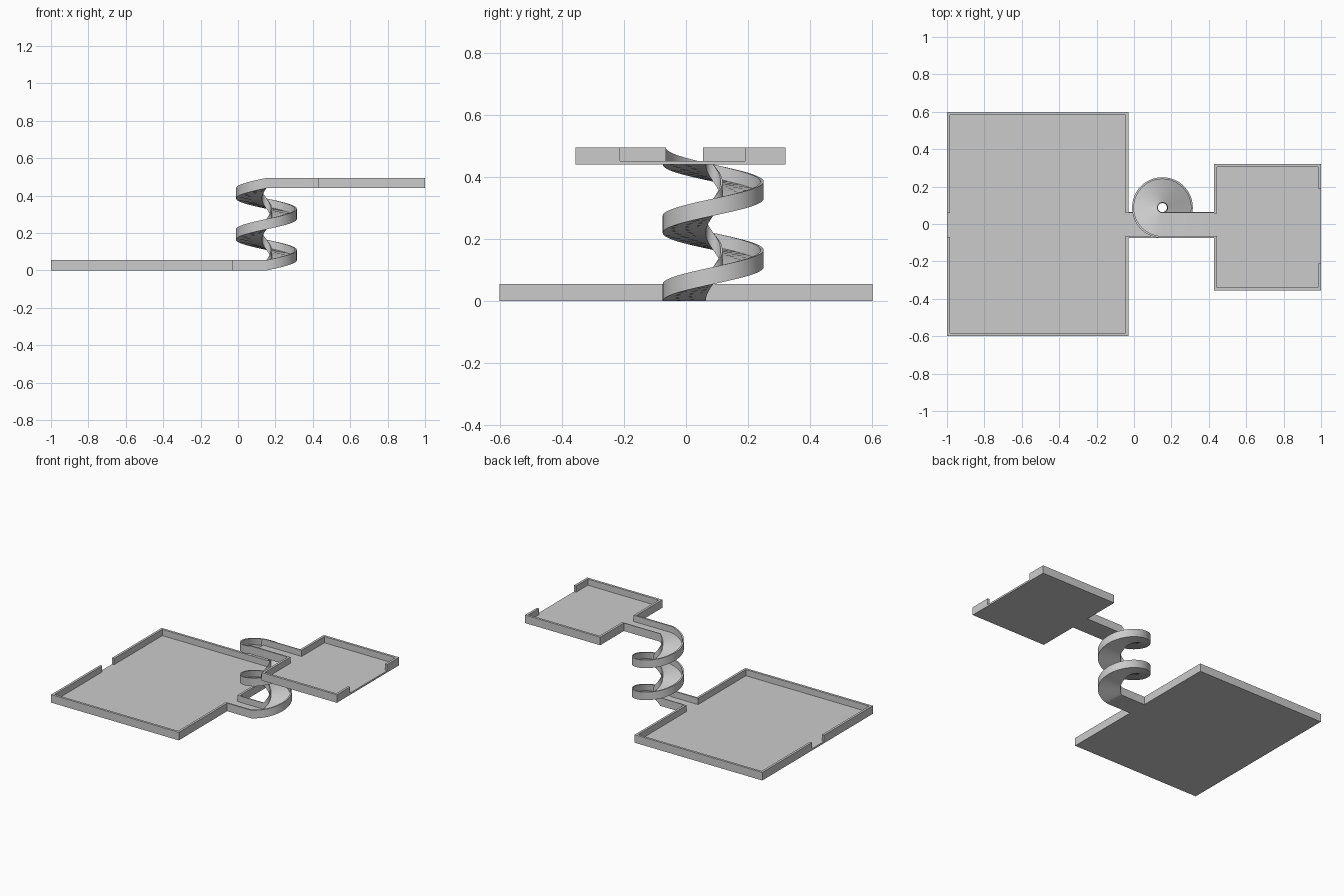
import bpy, bmesh, math

if "Cube" in bpy.data.objects:
    bpy.data.objects.remove(bpy.data.objects["Cube"])

H = 0.055        # wall height including floor
FLOOR = 0.012    # floor thickness
WALL = 0.016     # tray wall thickness


def add_box(bm, x0, x1, y0, y1, z0, z1):
    v = bmesh.ops.create_cube(bm, size=1)["verts"]
    bmesh.ops.scale(bm, vec=(x1 - x0, y1 - y0, z1 - z0), verts=v)
    bmesh.ops.translate(bm, vec=((x0 + x1) / 2, (y0 + y1) / 2, (z0 + z1) / 2), verts=v)


def finish(bm, name):
    bmesh.ops.recalc_face_normals(bm, faces=bm.faces)
    me = bpy.data.meshes.new(name)
    bm.to_mesh(me)
    bm.free()
    ob = bpy.data.objects.new(name, me)
    bpy.context.collection.objects.link(ob)
    return ob


def tray(name, x0, x1, y0, y1, z, left_gap, right_gap):
    """Floor with a rim; the left and right rims each have a doorway."""
    bm = bmesh.new()
    add_box(bm, x0, x1, y0, y1, z, z + FLOOR)
    lo, hi = z + FLOOR, z + H
    add_box(bm, x0, x1, y0, y0 + WALL, lo, hi)
    add_box(bm, x0, x1, y1 - WALL, y1, lo, hi)
    for xa, xb, gap in ((x0, x0 + WALL, left_gap), (x1 - WALL, x1, right_gap)):
        add_box(bm, xa, xb, y0 + WALL, gap[0], lo, hi)
        add_box(bm, xa, xb, gap[1], y1 - WALL, lo, hi)
    return finish(bm, name)


# Two rimmed platforms
TOP = 0.44
tray("lower_platform", -1.0, -0.03, -0.6, 0.6, 0, (-0.07, 0.06), (-0.065, 0.06))
tray("upper_platform", 0.428, 1.0, -0.355, 0.32, TOP, (-0.065, 0.055), (-0.212, 0.19))

# Channel cross-section: (radius from spiral axis, height)
R0, R1, T = 0.024, 0.1625, 0.01
section = [(R0, 0), (R1, 0), (R1, H), (R1 - T, H), (R1 - T, FLOOR),
           (R0 + T * 0.6, FLOOR), (R0 + T * 0.6, H), (R0, H)]
CX, CY, TURNS, SEG = 0.152, 0.0875, 2, 48

# Straight lower channel, two-turn spiral ramp, straight upper channel
stations = [(-0.03 - CX, -math.pi / 2, 0)]
for i in range(TURNS * SEG + 1):
    f = i / (TURNS * SEG)
    stations.append((0, -math.pi / 2 + f * TURNS * 2 * math.pi, f * TOP))
stations.append((0.428 - CX, -math.pi / 2, TOP))

bm = bmesh.new()
rings = [[bm.verts.new((CX + dx + r * math.cos(a), CY + r * math.sin(a), z + h))
          for r, h in section] for dx, a, z in stations]
n = len(section)
for a, b in zip(rings, rings[1:]):
    for k in range(n):
        bm.faces.new((a[k], a[(k + 1) % n], b[(k + 1) % n], b[k]))
bm.faces.new(rings[0])
bm.faces.new(rings[-1])
ramp = finish(bm, "spiral_ramp")

bpy.context.view_layer.objects.active = ramp
ramp.select_set(True)
bpy.ops.object.shade_smooth_by_angle(angle=math.radians(35))
